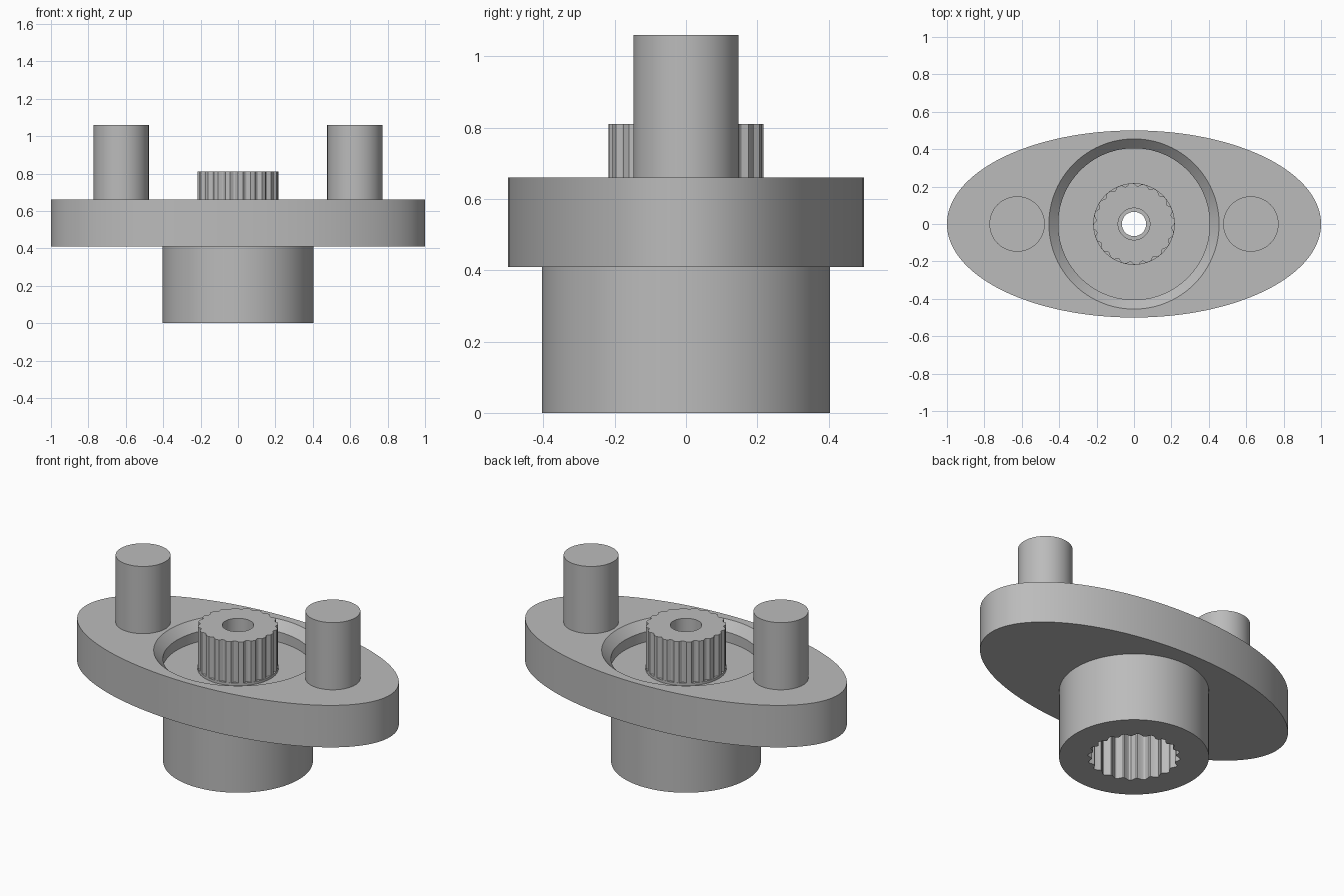
import bpy
import bmesh
import math

if "Cube" in bpy.data.objects:
    bpy.data.objects.remove(bpy.data.objects["Cube"], do_unlink=True)

TEETH = 20
STEPS = 8
N = TEETH * STEPS

grey = bpy.data.materials.new("plain_grey")
grey.use_nodes = True
colour = (0.5, 0.5, 0.5, 1)
grey.diffuse_color = colour
grey.node_tree.nodes["Principled BSDF"].inputs["Base Color"].default_value = colour


def circle(r):
    return lambda i: (r, r)


def ellipse(a, b):
    return lambda i: (a, b)


def spline(radii):
    return lambda i: (radii[i % STEPS], radii[i % STEPS])


def finish(bm, name):
    bmesh.ops.recalc_face_normals(bm, faces=bm.faces)
    mesh = bpy.data.meshes.new(name)
    bm.to_mesh(mesh)
    bm.free()
    mesh.materials.append(grey)
    obj = bpy.data.objects.new(name, mesh)
    bpy.context.collection.objects.link(obj)
    bpy.ops.object.select_all(action='DESELECT')
    obj.select_set(True)
    bpy.context.view_layer.objects.active = obj
    bpy.ops.object.shade_smooth_by_angle(angle=math.radians(15))
    return obj


def ring_solid(name, profile):
    """Bridge a closed loop of (shape, z) rings into one watertight solid."""
    bm = bmesh.new()
    rings = []
    for shape, z in profile:
        ring = []
        for i in range(N):
            t = math.tau * i / N
            rx, ry = shape(i)
            ring.append(bm.verts.new((rx * math.cos(t), ry * math.sin(t), z)))
        rings.append(ring)
    for k, lower in enumerate(rings):
        upper = rings[(k + 1) % len(rings)]
        for i in range(N):
            j = (i + 1) % N
            bm.faces.new((lower[i], lower[j], upper[j], upper[i]))
    return finish(bm, name)


# Tooth outlines, one pitch each
drive = spline([.217, .217, .217, .217, .21, .204, .204, .21])
socket = spline([.25, .25, .244, .235, .228, .228, .235, .244])

# Flange with hub, splined socket, recess and splined drive
ring_solid("coupling_body", [
    (circle(.065), .34),
    (socket, .34),
    (socket, 0),
    (circle(.404), 0),
    (circle(.404), .41),
    (ellipse(1, .5), .41),
    (ellipse(1, .5), .66),
    (circle(.455), .66),
    (circle(.405), .61),
    (circle(.405), .55),
    (circle(.218), .55),
    (circle(.218), .565),
    (drive, .565),
    (drive, .81),
    (circle(.085), .81),
    (circle(.085), .45),
    (circle(.065), .45),
])

# Drive pegs on both sides
for side, x in (("left", .625), ("right", -.625)):
    bm = bmesh.new()
    bmesh.ops.create_cone(bm, cap_ends=True, segments=64, radius1=.148,
                          radius2=.148, depth=.4)
    bmesh.ops.translate(bm, verts=bm.verts, vec=(x, 0, .86))
    finish(bm, side + "_peg")
